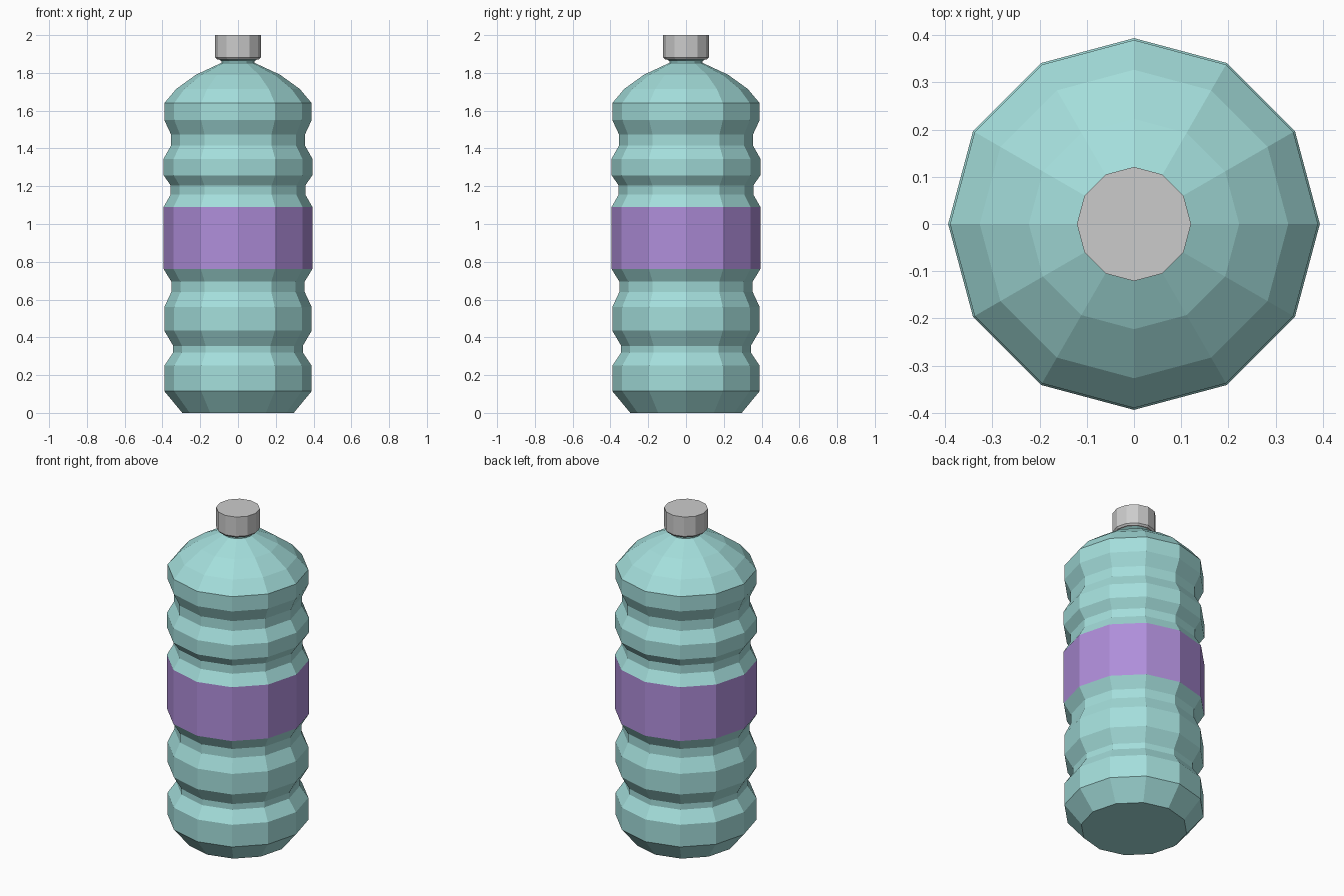
import bpy, bmesh, math

if "Cube" in bpy.data.objects:
    bpy.data.objects.remove(bpy.data.objects["Cube"])

SIDES = 12


def material(name, rgb):
    m = bpy.data.materials.new(name)
    m.diffuse_color = (*rgb, 1)
    m.use_nodes = True
    m.node_tree.nodes["Principled BSDF"].inputs["Base Color"].default_value = m.diffuse_color
    return m


def lathe(name, profile, mats=(), mat_of=lambda z: 0):
    """Revolve (radius, z) points into a closed, flat-shaded 12-sided solid."""
    bm = bmesh.new()
    rings = [[bm.verts.new((r * math.cos(i * math.tau / SIDES),
                            r * math.sin(i * math.tau / SIDES), z))
              for i in range(SIDES)] for r, z in profile]
    for a, b in zip(rings, rings[1:]):
        for i in range(SIDES):
            j = (i + 1) % SIDES
            f = bm.faces.new((a[i], a[j], b[j], b[i]))
            f.material_index = mat_of(f.calc_center_median().z)
    bm.faces.new(rings[0][::-1])
    bm.faces.new(rings[-1])
    mesh = bpy.data.meshes.new(name)
    bm.to_mesh(mesh)
    bm.free()
    for m in mats:
        mesh.materials.append(m)
    ob = bpy.data.objects.new(name, mesh)
    bpy.context.collection.objects.link(ob)
    return ob


teal = material("teal_plastic", (0.37, 0.73, 0.71))
purple = material("purple_label", (0.43, 0.27, 0.70))

# Ribbed bottle body with label band, domed shoulder and flared neck
body = [
    (0.295, 0), (0.39, 0.115), (0.39, 0.25),
    (0.343, 0.32), (0.343, 0.355), (0.39, 0.435), (0.39, 0.56),
    (0.353, 0.64), (0.353, 0.695), (0.394, 0.762), (0.394, 1.09),
    (0.357, 1.155), (0.357, 1.205), (0.394, 1.258), (0.394, 1.345),
    (0.355, 1.415), (0.355, 1.475), (0.39, 1.55), (0.39, 1.64),
    (0.327, 1.715), (0.223, 1.79), (0.088, 1.853), (0.088, 1.863),
    (0.112, 1.877),
]
lathe("bottle_body", body, (teal, purple), lambda z: int(0.77 < z < 1.08))

# Screw cap
lathe("cap", [(0.112, 1.872), (0.121, 1.882), (0.121, 2.0)])
